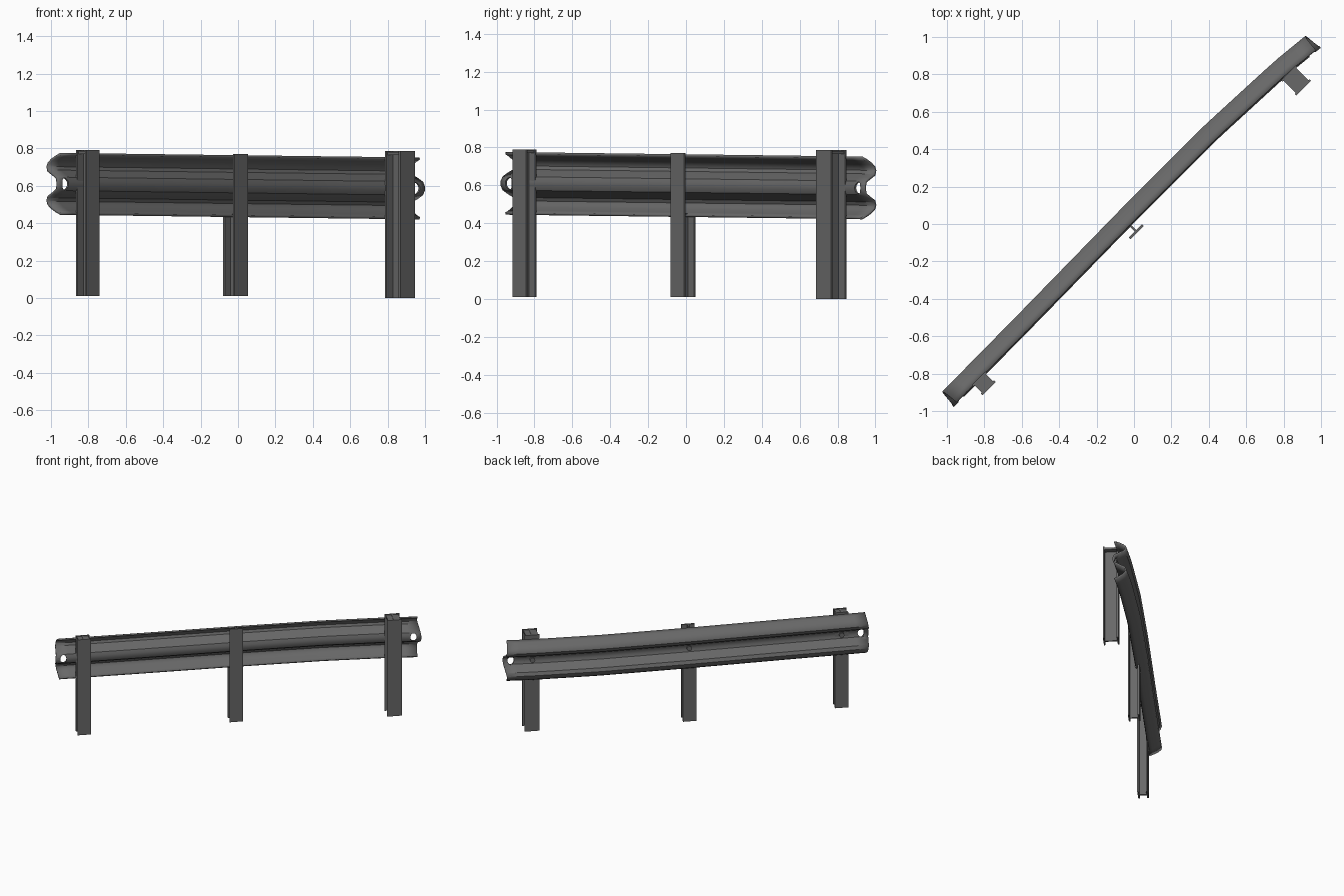
import bpy, bmesh, math
from mathutils import Matrix

cube = bpy.data.objects.get("Cube")
if cube:
    bpy.data.objects.remove(cube, do_unlink=True)

steel = bpy.data.materials.new("weathered_grey_steel")
steel.use_nodes = True
GREY = (0.14, 0.14, 0.14, 1)
steel.diffuse_color = GREY
steel.node_tree.nodes["Principled BSDF"].inputs["Base Color"].default_value = GREY


def finish(name, bm):
    """Turn a bmesh into an object; local x runs along the rail, y to the road."""
    bmesh.ops.recalc_face_normals(bm, faces=bm.faces)
    mesh = bpy.data.meshes.new(name)
    bm.to_mesh(mesh)
    bm.free()
    mesh.materials.append(steel)
    obj = bpy.data.objects.new(name, mesh)
    obj.rotation_euler.z = math.pi / 4
    bpy.context.collection.objects.link(obj)
    return obj


def box(bm, x0, x1, y0, y1, z0, z1):
    m = Matrix.Translation(((x0 + x1) / 2, (y0 + y1) / 2, (z0 + z1) / 2))
    bmesh.ops.create_cube(bm, size=1, matrix=m @ Matrix.Diagonal((x1 - x0, y1 - y0, z1 - z0, 1)))


def disc(bm, u, n, z, rx, rz, depth, sides):
    m = Matrix.Translation((u, n, z)) @ Matrix.Diagonal((rx, 1, rz, 1)) @ Matrix.Rotation(math.pi / 2, 4, 'X')
    bmesh.ops.create_cone(bm, cap_ends=True, segments=sides, radius1=1, radius2=1, depth=depth, matrix=m)


# Gentle sideways bow of the rail, given as (distance along, offset)
BOW = [(-1.38, -.005), (-.77, 0), (0, .01), (.65, .01), (1.15, -.012), (1.38, -.035)]


def bow(u):
    for (a, p), (b, q) in zip(BOW, BOW[1:]):
        if u <= b:
            return p + (q - p) * max(0, (u - a) / (b - a))
    return BOW[-1][1]


def mid_height(u):
    return 0.598 - 0.009 * u


# Corrugated rail: half section mirrored about its central valley
half = [(.002, .16), (.03, .148), (.065, .128), (.085, .11), (.09, .092),
        (.08, .07), (.04, .05), (.008, .032), (0, .012)]
section = half + [(n, -z) for n, z in reversed(half)]
bm = bmesh.new()
rows = []
STEPS = 30
for i in range(STEPS + 1):
    t = 2 * i / STEPS - 1
    row = []
    for n, z in section:
        # ends are pulled in towards the upper and lower edges
        reach = 1.375 - .03 * (abs(z) / .16)
        u = t * reach
        row.append(bm.verts.new((u, bow(u) + n, mid_height(u) + z)))
    rows.append(row)
for a, b in zip(rows, rows[1:]):
    for j in range(len(section) - 1):
        bm.faces.new((a[j], b[j], b[j + 1], a[j + 1]))
rail = finish("corrugated_rail", bm)
wall = rail.modifiers.new("thickness", 'SOLIDIFY')
wall.thickness = .012
wall.offset = 0

# Oval bolt slots near both rail ends
bm = bmesh.new()
for side in (-1, 1):
    u = side * 1.315
    disc(bm, u, 0, mid_height(u), .024, .032, .5, 16)
cutter = finish("slot_cutter", bm)
cutter.hide_render = True
cutter.hide_viewport = True
cut = rail.modifiers.new("slots", 'BOOLEAN')
cut.operation = 'DIFFERENCE'
cut.solver = 'EXACT'
cut.object = cutter

for p in rail.data.polygons:
    p.use_smooth = True
bpy.context.view_layer.objects.active = rail
rail.select_set(True)
bpy.ops.object.shade_smooth_by_angle(angle=math.radians(35))
rail.select_set(False)


def post(name, u, width, outer, inner, bottom, top, inner_top, capped):
    """Steel I-section post, with an optional cap between the flanges."""
    t = .012
    h = width / 2
    bm = bmesh.new()
    box(bm, u - h, u + h, outer, outer + t, bottom, top)
    box(bm, u - h, u + h, inner - t, inner, bottom, inner_top)
    back = min(inner - t, bow(u) - .004)
    box(bm, u - t / 2, u + t / 2, outer + t, back, bottom, top)
    if back < inner - t:
        box(bm, u - t / 2, u + t / 2, back, inner - t, bottom, inner_top)
    if capped:
        box(bm, u - h * .85, u + h * .85, outer + t, inner - t, top - .02, top - .004)
    finish(name, bm)


post("right_post", -1.17, .1, -.074, .004, .01, .79, .79, True)
post("middle_post", -.02, .1, -.044, .042, .01, .77, .45, False)
post("left_post", 1.155, .112, -.128, -.012, 0, .785, .785, True)

# Bolt heads holding the rail to each post
for label, u in (("right", -1.17), ("middle", -.02), ("left", 1.155)):
    bm = bmesh.new()
    disc(bm, u, bow(u) + .012, mid_height(u), .02, .02, .02, 8)
    finish(label + "_bolt_head", bm)
